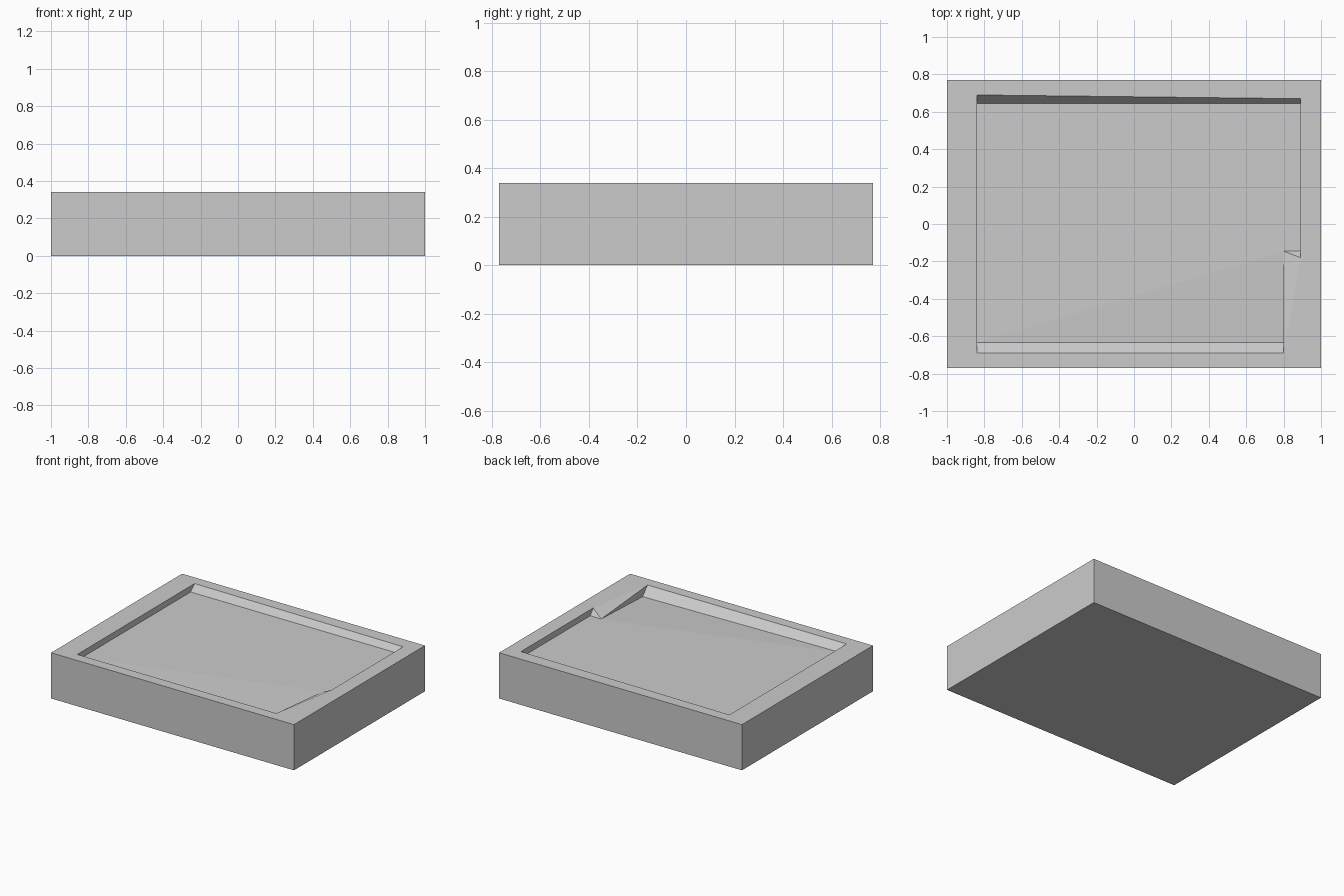
import bpy, bmesh

if "Cube" in bpy.data.objects:
    bpy.data.objects.remove(bpy.data.objects["Cube"])

TOP = 0.34          # height of the rim
FLOOR = 0.295       # height of the recess floor

bm = bmesh.new()


def ring(points, z):
    return [bm.verts.new((p[0], p[1], p[2] if len(p) > 2 else z)) for p in points]


def faces(*groups):
    for g in groups:
        bm.faces.new(g)


# outer block: bottom and top corner rings
corners = [(-1, -0.77), (1, -0.77), (1, 0.77), (-1, 0.77)]
base = ring(corners, 0)
rim = ring(corners, TOP)
faces(base[::-1])
for i in range(4):
    j = (i + 1) % 4
    faces((base[i], base[j], rim[j], rim[i]))

# recess: upper opening and floor outline
fl, fr, notch, br, bl = ring(
    [(-0.84, -0.69), (0.80, -0.69), (0.89, -0.18), (0.89, 0.67), (-0.84, 0.69)], TOP)
ffl, ffr, tip, step, fbr, fbl = ring(
    [(-0.84, -0.633), (0.80, -0.633, FLOOR - 0.02), (0.80, -0.145),
     (0.89, -0.145), (0.89, 0.643), (-0.84, 0.643)], FLOOR)

# flat rim around the opening
p0, p1, p2, p3 = rim
faces((p0, p1, fr, fl), (p1, notch, fr), (p1, p2, br, notch),
      (p2, p3, bl, br), (p3, p0, fl, bl))

# sloped front and back walls, upright side walls
faces((fl, fr, ffr, ffl), (br, bl, fbl, fbr),
      (notch, br, fbr, step), (bl, fl, ffl, fbl))

# broken-down ledge on the right: short wall, ramp and notch end
faces((fr, tip, ffr), (fr, notch, tip), (notch, step, tip))

# recess floor
faces((ffl, ffr, tip), (ffl, tip, fbl), (tip, step, fbr), (tip, fbr, fbl))

bmesh.ops.recalc_face_normals(bm, faces=bm.faces)
mesh = bpy.data.meshes.new("recessed_slab")
bm.to_mesh(mesh)
bm.free()
bpy.context.collection.objects.link(bpy.data.objects.new("recessed_slab", mesh))
